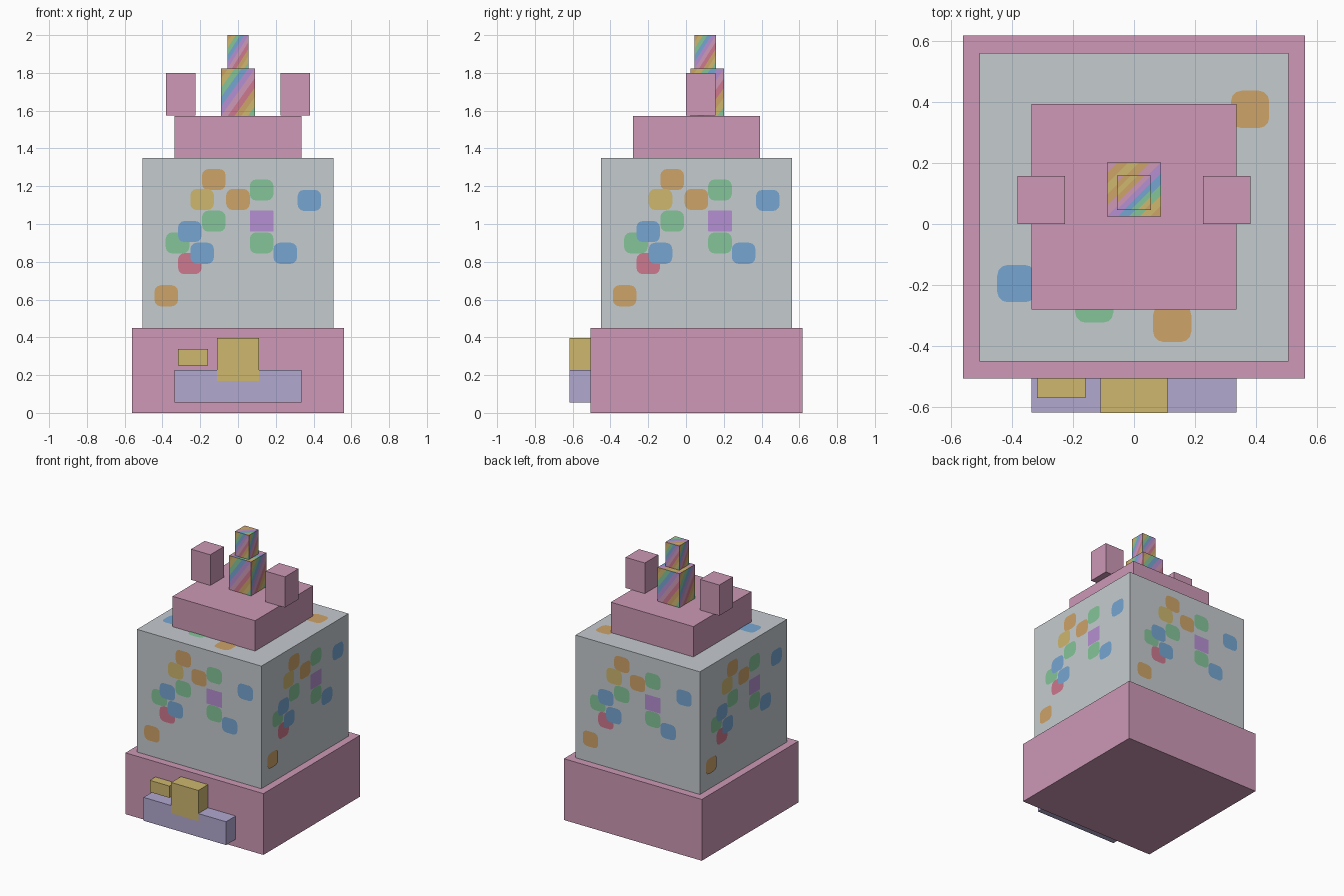
import bpy, bmesh, math
from mathutils import Matrix, Vector

if "Cube" in bpy.data.objects:
    bpy.data.objects.remove(bpy.data.objects["Cube"])


def linear(c):
    c /= 255
    return c / 12.92 if c <= 0.04045 else ((c + 0.055) / 1.055) ** 2.4


COLOURS = {
    "pink": (205, 153, 182), "pale_grey": (197, 203, 207), "lavender": (178, 168, 207),
    "gold": (205, 183, 111), "orange": (205, 163, 104), "green": (133, 196, 153),
    "blue": (118, 166, 209), "purple": (182, 144, 210), "red": (205, 120, 142),
}
NAMES = list(COLOURS)
MATS = []
for name, rgb in COLOURS.items():
    m = bpy.data.materials.new(name)
    m.diffuse_color = (*[linear(c) for c in rgb], 1)
    m.use_nodes = True
    m.node_tree.nodes["Principled BSDF"].inputs["Base Color"].default_value = m.diffuse_color
    MATS.append(m)


def add_object(name, bm, mats):
    mesh = bpy.data.meshes.new(name)
    bm.to_mesh(mesh)
    bm.free()
    for m in mats:
        mesh.materials.append(m)
    obj = bpy.data.objects.new(name, mesh)
    bpy.context.collection.objects.link(obj)
    return obj


def box(name, colour, xs, ys, zs):
    lo, hi = Vector((xs[0], ys[0], zs[0])), Vector((xs[1], ys[1], zs[1]))
    bm = bmesh.new()
    bmesh.ops.create_cube(bm, size=1, matrix=Matrix.Translation((lo + hi) / 2)
                          @ Matrix.Diagonal((*(hi - lo), 1)))
    add_object(name, bm, [MATS[NAMES.index(colour)]])


def side_matrix(k):
    # Local x runs right, y runs up and z points out of side k
    return Matrix.Rotation(k * math.pi / 2, 4, 'Z') @ Matrix.Rotation(math.pi / 2, 4, 'X')


# Main body, ears and front tray
box("base", "pink", (-.56, .56), (-.505, .617), (0, .45))
box("tank", "pale_grey", (-.505, .505), (-.45, .56), (.45, 1.35))
box("cap", "pink", (-.335, .335), (-.28, .393), (1.35, 1.573))
for side, x in (("left", -.303), ("right", .303)):
    box(side + "_ear", "pink", (x - .078, x + .078), (0, .157), (1.575, 1.8))
box("tray", "lavender", (-.335, .335), (-.617, -.505), (.055, .226))
box("spout", "gold", (-.11, .11), (-.618, -.505), (.17, .396))
box("knob", "gold", (-.317, -.158), (-.57, -.505), (.252, .338))

# Coloured spots: colour, centre right, centre up
SIDE_SPOTS = [
    ("orange", -.128, 1.235), ("gold", -.19, 1.13), ("orange", 0, 1.13),
    ("green", -.128, 1.015), ("green", .125, 1.18), ("green", .125, .9),
    ("purple", .125, 1.015), ("blue", .378, 1.125), ("blue", .25, .845),
    ("green", -.32, .9), ("red", -.255, .79), ("blue", -.255, .96),
    ("blue", -.19, .845), ("orange", -.38, .62),
]
TOP_SPOTS = [("orange", .38, .32), ("orange", .125, -.38),
             ("green", -.13, -.317), ("blue", -.385, -.25)]


def spots(name, table, matrix, out, size):
    bm = bmesh.new()
    for i, (colour, cx, cy) in enumerate(table):
        r = .004 if colour == "purple" else .034
        pts = []
        for q in range(4):  # rounded corners, anticlockwise
            sx, sy = ((1, 1), (-1, 1), (-1, -1), (1, -1))[q]
            for s in range(4):
                a = math.radians(q * 90 + s * 30)
                pts.append((cx + sx * (size[0] / 2 - r) + r * math.cos(a),
                            cy + sy * (size[1] / 2 - r) + r * math.sin(a),
                            out + .0015 + i * .0003))
        face = bm.faces.new([bm.verts.new(matrix @ Vector(p)) for p in pts])
        face.material_index = NAMES.index(colour)
    add_object(name, bm, MATS)


centre = Matrix.Translation((0, .055, 0))
for k, side in enumerate(("front", "right", "back", "left")):
    spots(side + "_spots", SIDE_SPOTS, centre @ side_matrix(k), .505, (.125, .112))
spots("top_spots", TOP_SPOTS, centre, 1.35, (.125, .122))

# Horn with diagonal rainbow stripes, counted from the upper left of each face
SIDE_BANDS = ["orange", "gold", "green", "blue", "purple",
              "pink", "red", "orange", "gold", "green"]
TOP_BANDS = ["pink", "orange", "gold", "orange", "pink",
             "purple", "blue", "green", "gold", "orange"]


def striped_panel(target, bands, w, h, matrix):
    bm = bmesh.new()
    bm.faces.new([bm.verts.new((x, y, 0)) for x, y in ((0, 0), (1, 0), (1, 1), (0, 1))])
    n = len(bands)
    for i in range(1, n):
        bmesh.ops.bisect_plane(bm, geom=bm.verts[:] + bm.edges[:] + bm.faces[:],
                               plane_co=(2 * i / n, 1, 0), plane_no=(1, -1, 0))
    for f in bm.faces:
        c = f.calc_center_median()
        t = (c.x + 1 - c.y) / 2
        f.material_index = NAMES.index(bands[min(n - 1, int(t * n))])
    bm.transform(matrix @ Matrix.Diagonal((w, h, 1, 1)) @ Matrix.Translation((-.5, -.5, 0)))
    tmp = bpy.data.meshes.new("tmp")
    bm.to_mesh(tmp)
    bm.free()
    target.from_mesh(tmp)
    bpy.data.meshes.remove(tmp)


def horn(name, w, y, z0, z1):
    bm = bmesh.new()
    for k in range(4):
        m = (Matrix.Translation((0, y, (z0 + z1) / 2)) @ side_matrix(k)
             @ Matrix.Translation((0, 0, w / 2)))
        striped_panel(bm, SIDE_BANDS, w, z1 - z0, m)
    striped_panel(bm, TOP_BANDS, w, w, Matrix.Translation((0, y, z1)))
    add_object(name, bm, MATS)


horn("lower_horn", .178, .113, 1.573, 1.822)
horn("upper_horn", .112, .102, 1.822, 2.0)
